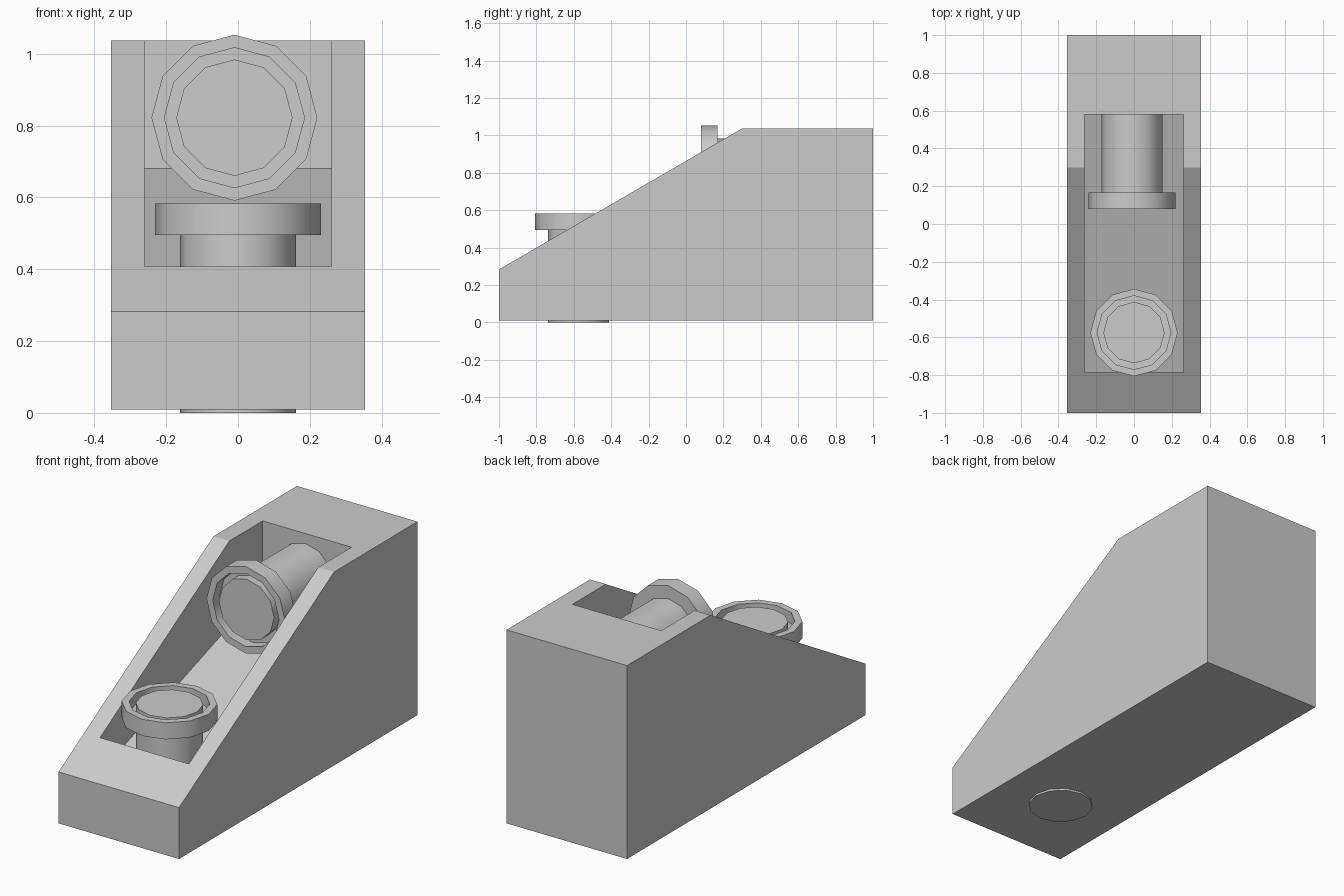
import bpy, bmesh
from math import radians, cos, sin, tau

if "Cube" in bpy.data.objects:
    bpy.data.objects.remove(bpy.data.objects["Cube"])


def finish(bm, name, smooth=False):
    bmesh.ops.recalc_face_normals(bm, faces=bm.faces)
    mesh = bpy.data.meshes.new(name)
    bm.to_mesh(mesh)
    bm.free()
    if smooth:
        mesh.shade_smooth()
        mesh.set_sharp_from_angle(angle=radians(35))
    obj = bpy.data.objects.new(name, mesh)
    bpy.context.collection.objects.link(obj)
    return obj


def side_prism(name, profile, half_width):
    """Extrude a (y, z) profile across x."""
    bm = bmesh.new()
    face = bm.faces.new([bm.verts.new((-half_width, y, z)) for y, z in profile])
    out = bmesh.ops.extrude_face_region(bm, geom=[face])["geom"]
    verts = [v for v in out if isinstance(v, bmesh.types.BMVert)]
    bmesh.ops.translate(bm, verts=verts, vec=(2 * half_width, 0, 0))
    return finish(bm, name)


def lathe(name, profile, sides):
    """Revolve an (r, z) profile around z and cap both ends."""
    bm = bmesh.new()
    rings = [[bm.verts.new((r * cos(tau * i / sides), r * sin(tau * i / sides), z))
              for i in range(sides)] for r, z in profile]
    for a, b in zip(rings, rings[1:]):
        for i in range(sides):
            j = (i + 1) % sides
            bm.faces.new((a[i], a[j], b[j], b[i]))
    bm.faces.new(rings[0])
    bm.faces.new(rings[-1])
    return finish(bm, name, smooth=True)


# Wedge block
block = side_prism("wedge_block",
                   [(-1, 0.01), (1, 0.01), (1, 1.037), (0.3, 1.037), (-1, 0.283)], 0.354)

# Recess with a gently sloping floor
cutter = side_prism("recess_cutter",
                    [(-0.785, 0.22), (0.58, 0.68), (0.58, 1.3), (-0.785, 1.3)], 0.261)
cutter.hide_render = True
cutter.hide_set(True)
cut = block.modifiers.new("recess", 'BOOLEAN')
cut.operation = 'DIFFERENCE'
cut.solver = 'EXACT'
cut.object = cutter

# Flanged pin with a groove around its centre disc
pin_profile = [(0.162, 0), (0.162, 0.495), (0.231, 0.495), (0.231, 0.583), (0.195, 0.583),
               (0.195, 0.525), (0.162, 0.525), (0.162, 0.577)]
lower_pin = lathe("lower_pin", pin_profile, 12)
lower_pin.location = (0, -0.575, 0)

# The same pin lying down, its end buried in the back wall
upper_pin = lower_pin.copy()
upper_pin.name = "upper_pin"
bpy.context.collection.objects.link(upper_pin)
upper_pin.location = (-0.01, 0.663, 0.822)
upper_pin.rotation_euler = (radians(90), 0, 0)
